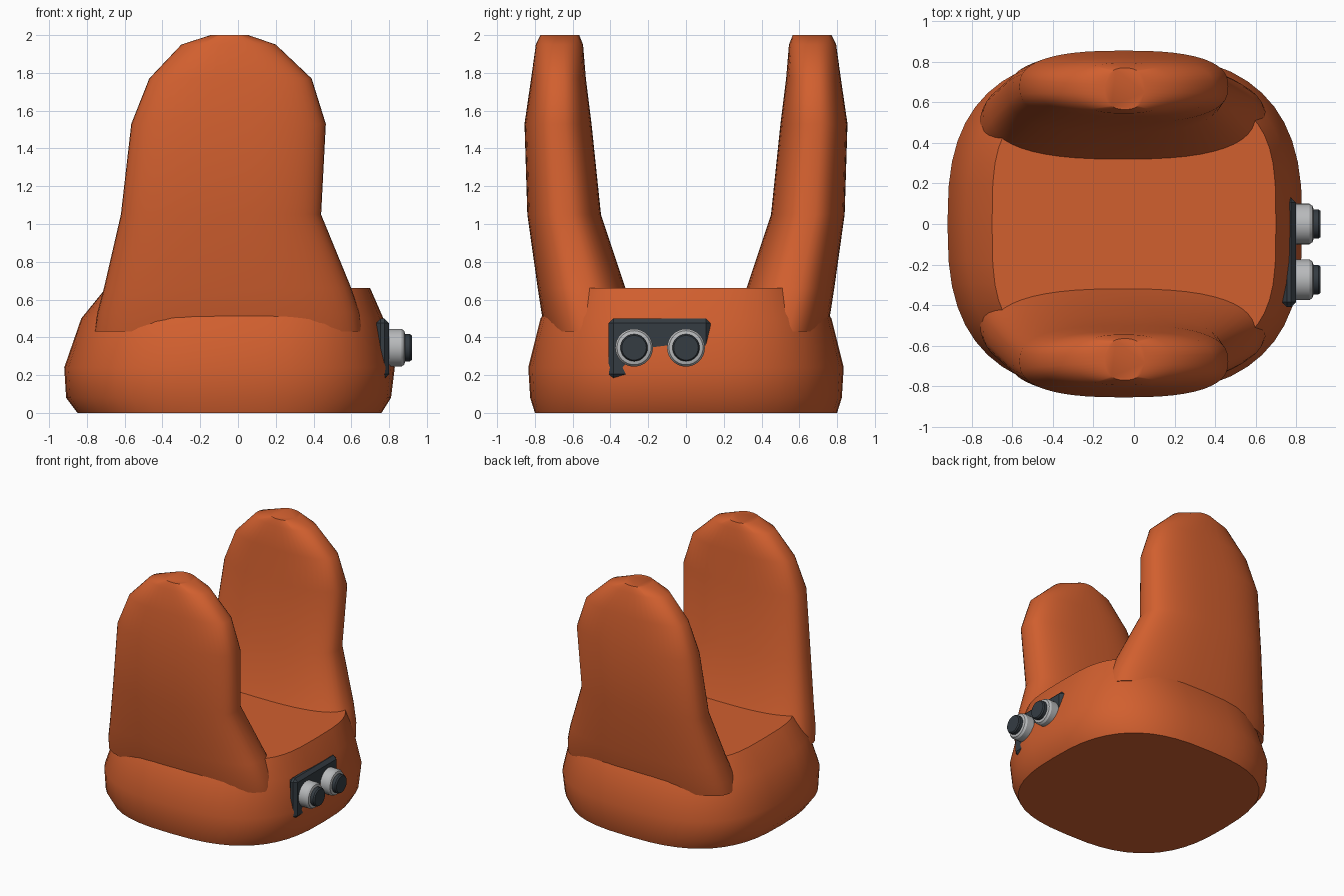
import bpy
import bmesh
from math import cos, sin, pi, radians, copysign
from mathutils import Matrix

cube = bpy.data.objects.get("Cube")
if cube:
    bpy.data.objects.remove(cube, do_unlink=True)


def material(name, rgb):
    mat = bpy.data.materials.new(name)
    mat.use_nodes = True
    mat.diffuse_color = (*rgb, 1)
    bsdf = mat.node_tree.nodes["Principled BSDF"]
    bsdf.inputs["Base Color"].default_value = (*rgb, 1)
    bsdf.inputs["Roughness"].default_value = 0.6
    return mat


orange = material("orange plastic", (0.64, 0.115, 0.028))
slate = material("dark slate", (0.035, 0.045, 0.055))
silver = material("silver", (0.48, 0.49, 0.50))


def finish(name, bm, mat, angle=40):
    bmesh.ops.recalc_face_normals(bm, faces=bm.faces)
    mesh = bpy.data.meshes.new(name)
    bm.to_mesh(mesh)
    bm.free()
    mesh.materials.append(mat)
    obj = bpy.data.objects.new(name, mesh)
    bpy.context.collection.objects.link(obj)
    bpy.ops.object.select_all(action='DESELECT')
    obj.select_set(True)
    bpy.context.view_layer.objects.active = obj
    bpy.ops.object.shade_smooth_by_angle(angle=radians(angle))
    return obj


def loft(name, rings, mat, mirror=1, count=48):
    """Rounded-box sections: (z, x min, x max, y min, y max, squareness)."""
    bm = bmesh.new()
    loops = []
    for z, x0, x1, y0, y1, power in rings:
        loop = []
        for i in range(count):
            c, s = cos(2 * pi * i / count), sin(2 * pi * i / count)
            x = (x0 + x1) / 2 + (x1 - x0) / 2 * copysign(abs(c) ** (2 / power), c)
            y = (y0 + y1) / 2 + (y1 - y0) / 2 * copysign(abs(s) ** (2 / power), s)
            loop.append(bm.verts.new((x, y * mirror, z)))
        loops.append(loop)
    for low, high in zip(loops, loops[1:]):
        for i in range(count):
            j = (i + 1) % count
            bm.faces.new((low[i], low[j], high[j], high[i]))
    bm.faces.new(loops[0])
    bm.faces.new(loops[-1])
    return finish(name, bm, mat)


# Rounded base with a flat top
loft("base", [
    (0.00, -0.85, 0.76, -0.80, 0.80, 2.7),
    (0.08, -0.91, 0.81, -0.825, 0.825, 2.7),
    (0.24, -0.92, 0.83, -0.835, 0.835, 2.7),
    (0.50, -0.83, 0.77, -0.77, 0.77, 2.8),
    (0.66, -0.70, 0.70, -0.66, 0.66, 3.4),
], orange)

# Two upright arms, mirrored front to back
arm = [
    (0.43, -0.76, 0.66, 0.24, 0.74, 2.6),
    (0.53, -0.745, 0.645, 0.27, 0.765, 2.6),
    (0.66, -0.71, 0.60, 0.32, 0.785, 2.6),
    (1.05, -0.62, 0.44, 0.45, 0.84, 2.6),
    (1.53, -0.565, 0.465, 0.50, 0.855, 2.6),
    (1.77, -0.47, 0.39, 0.53, 0.82, 2.6),
    (1.95, -0.30, 0.20, 0.545, 0.795, 2.4),
    (2.00, -0.145, 0.055, 0.565, 0.77, 2.4),
]
loft("front_arm", arm, orange, mirror=-1)
loft("back_arm", arm, orange)

# Sensor board, partly sunk into the side of the base
bm = bmesh.new()
bmesh.ops.create_cube(bm, size=1, matrix=Matrix.Translation((0.765, -0.14, 0.34))
                      @ Matrix.Diagonal((0.07, 0.54, 0.32, 1)))
bmesh.ops.bevel(bm, geom=bm.edges[:], offset=0.025, segments=1, affect='EDGES')
finish("sensor_board", bm, slate, 20)


def lathe(name, profile, y, z, mat, count=32):
    """Turned part along x from (x, radius) points."""
    bm = bmesh.new()
    loops = [[bm.verts.new((x, y + r * cos(2 * pi * i / count),
                            z + r * sin(2 * pi * i / count)))
              for i in range(count)] for x, r in profile]
    for a, b in zip(loops, loops[1:]):
        for i in range(count):
            j = (i + 1) % count
            bm.faces.new((a[i], a[j], b[j], b[i]))
    bm.faces.new(loops[0])
    bm.faces.new(loops[-1])
    finish(name, bm, mat, 30)


# Two sensor cylinders with dark lenses
for side, y in (("front", -0.275), ("back", 0.0)):
    lathe(side + "_sensor_ring",
          [(0.76, 0.10), (0.865, 0.10), (0.88, 0.09), (0.885, 0.075)],
          y, 0.345, silver)
    lathe(side + "_sensor_lens",
          [(0.87, 0.072), (0.91, 0.072), (0.92, 0.065)], y, 0.345, slate)
